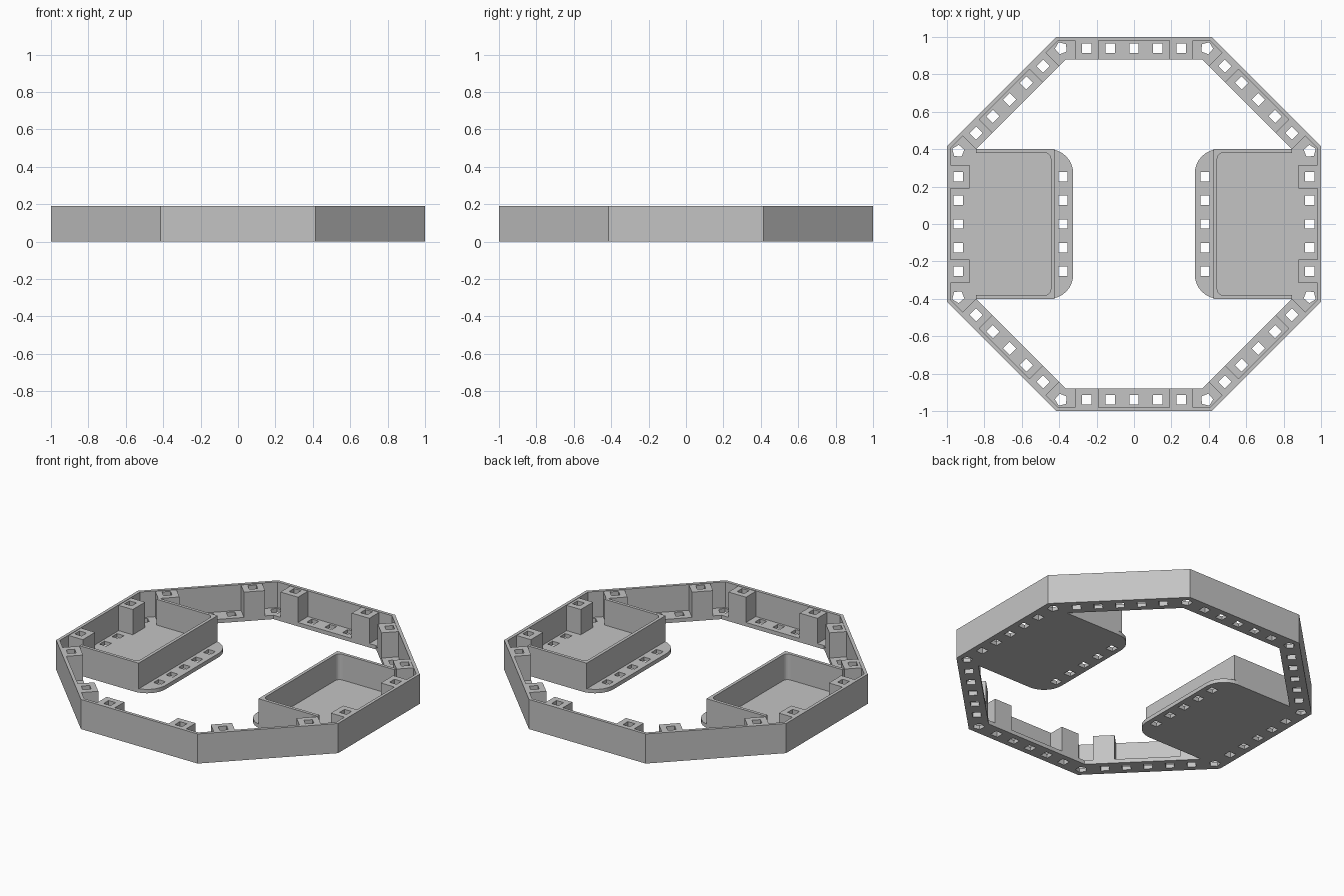
import bpy, bmesh
from math import pi, sin, cos, tan
from mathutils import Vector, Matrix

cube = bpy.data.objects.get("Cube")
if cube:
    bpy.data.objects.remove(cube, do_unlink=True)

HEIGHT, FLOOR, WALL, FLANGE = 0.19, 0.025, 0.02, 0.12
PITCH, HOLE, POST = 0.1265, 0.05, 0.125

grey = bpy.data.materials.new("plain grey")
grey.use_nodes = True
colour = (0.55, 0.55, 0.55, 1)
grey.diffuse_color = colour
grey.node_tree.nodes["Principled BSDF"].inputs["Base Color"].default_value = colour


def octagon(apothem):
    r = apothem / cos(pi / 8)
    return [(r * cos(pi / 8 + i * pi / 4), r * sin(pi / 8 + i * pi / 4)) for i in range(8)]


def arc(cx, cy, r, start, end, steps=8):
    return [(cx + r * cos(start + (end - start) * i / steps),
             cy + r * sin(start + (end - start) * i / steps)) for i in range(steps + 1)]


def rect(x0, x1, y0, y1):
    return [(x0, y0), (x1, y0), (x1, y1), (x0, y1)]


def turned(points, angle):
    rot = Matrix.Rotation(angle, 2)
    return [tuple(rot @ Vector(p)) for p in points]


def prism(bm, points, z0, z1):
    low = [bm.verts.new((x, y, z0)) for x, y in points]
    high = [bm.verts.new((x, y, z1)) for x, y in points]
    bm.faces.new(low[::-1])
    bm.faces.new(high)
    for i in range(len(points)):
        j = (i + 1) % len(points)
        bm.faces.new((low[i], low[j], high[j], high[i]))


def ring(bm, outer, inner, z0, z1):
    loops = [[bm.verts.new((x, y, z)) for x, y in pts]
             for pts, z in ((outer, z0), (outer, z1), (inner, z1), (inner, z0))]
    n = len(outer)
    for k in range(4):
        a, b = loops[k], loops[(k + 1) % 4]
        for i in range(n):
            j = (i + 1) % n
            bm.faces.new((a[i], a[j], b[j], b[i]))


def finish(bm, name):
    bmesh.ops.recalc_face_normals(bm, faces=bm.faces[:])
    mesh = bpy.data.meshes.new(name)
    bm.to_mesh(mesh)
    bm.free()
    mesh.materials.append(grey)
    obj = bpy.data.objects.new(name, mesh)
    bpy.context.collection.objects.link(obj)
    return obj


# Hole cutters: five per side, one per corner, five per tray lip
bm = bmesh.new()
h = HOLE / 2
mid = 1 - FLANGE / 2
for side in range(8):
    for k in range(-2, 3):
        square = rect(mid - h, mid + h, k * PITCH - h, k * PITCH + h)
        prism(bm, turned(square, side * pi / 4), -0.1, 0.4)
for i, (x, y) in enumerate(octagon(mid)):
    start = pi / 8 + i * pi / 4
    prism(bm, arc(x, y, 0.034, start, start + 2 * pi, 5)[:-1], -0.1, 0.4)
for s in (-1, 1):
    for k in range(-2, 3):
        prism(bm, rect(s * 0.38 - h, s * 0.38 + h, k * PITCH - h, k * PITCH + h), -0.1, 0.4)
cutter = finish(bm, "hole_cutter")
cutter.hide_render = True


def cut(obj):
    mod = obj.modifiers.new("holes", "BOOLEAN")
    mod.operation = "DIFFERENCE"
    mod.solver = "EXACT"
    mod.object = cutter
    bpy.context.view_layer.objects.active = obj
    bpy.ops.object.modifier_apply(modifier=mod.name)


# Outer wall and bottom flange
bm = bmesh.new()
ring(bm, octagon(1), octagon(1 - WALL), 0, HEIGHT)
finish(bm, "outer_wall")

bm = bmesh.new()
ring(bm, octagon(1 - WALL), octagon(1 - FLANGE), 0, FLOOR)
cut(finish(bm, "bottom_flange"))

# Two drilled posts on each side
bm = bmesh.new()
for side in range(8):
    for s in (-2, 2):
        block = rect(1 - FLANGE, 1 - WALL, s * PITCH - POST / 2, s * PITCH + POST / 2)
        prism(bm, turned(block, side * pi / 4), FLOOR, HEIGHT - 0.003)
cut(finish(bm, "screw_posts"))

# Trays: rounded floor plate with a drilled lip, and a three-sided wall
inner = 1 - FLANGE
corner_y = inner * tan(pi / 8)
join_x = inner / cos(pi / 4) - 0.4
for name, angle in (("left", 0), ("right", pi)):
    bm = bmesh.new()
    plate = [(inner, -corner_y), (inner, corner_y), (join_x, 0.4)]
    plate += arc(0.455, 0.27, 0.13, pi / 2, pi)
    plate += arc(0.455, -0.27, 0.13, pi, 1.5 * pi)
    plate += [(join_x, -0.4)]
    prism(bm, turned(plate, angle), 0, FLOOR)
    cut(finish(bm, name + "_tray_floor"))

    bm = bmesh.new()
    wall = [(join_x, 0.4), (0.425, 0.4), (0.425, -0.4), (join_x, -0.4), (join_x, -0.38)]
    wall += arc(0.475, -0.35, 0.03, 1.5 * pi, pi, 5)
    wall += arc(0.475, 0.35, 0.03, pi, pi / 2, 5)
    wall += [(join_x, 0.38)]
    prism(bm, turned(wall, angle), FLOOR, HEIGHT)
    finish(bm, name + "_tray_wall")

bpy.data.objects.remove(cutter, do_unlink=True)
